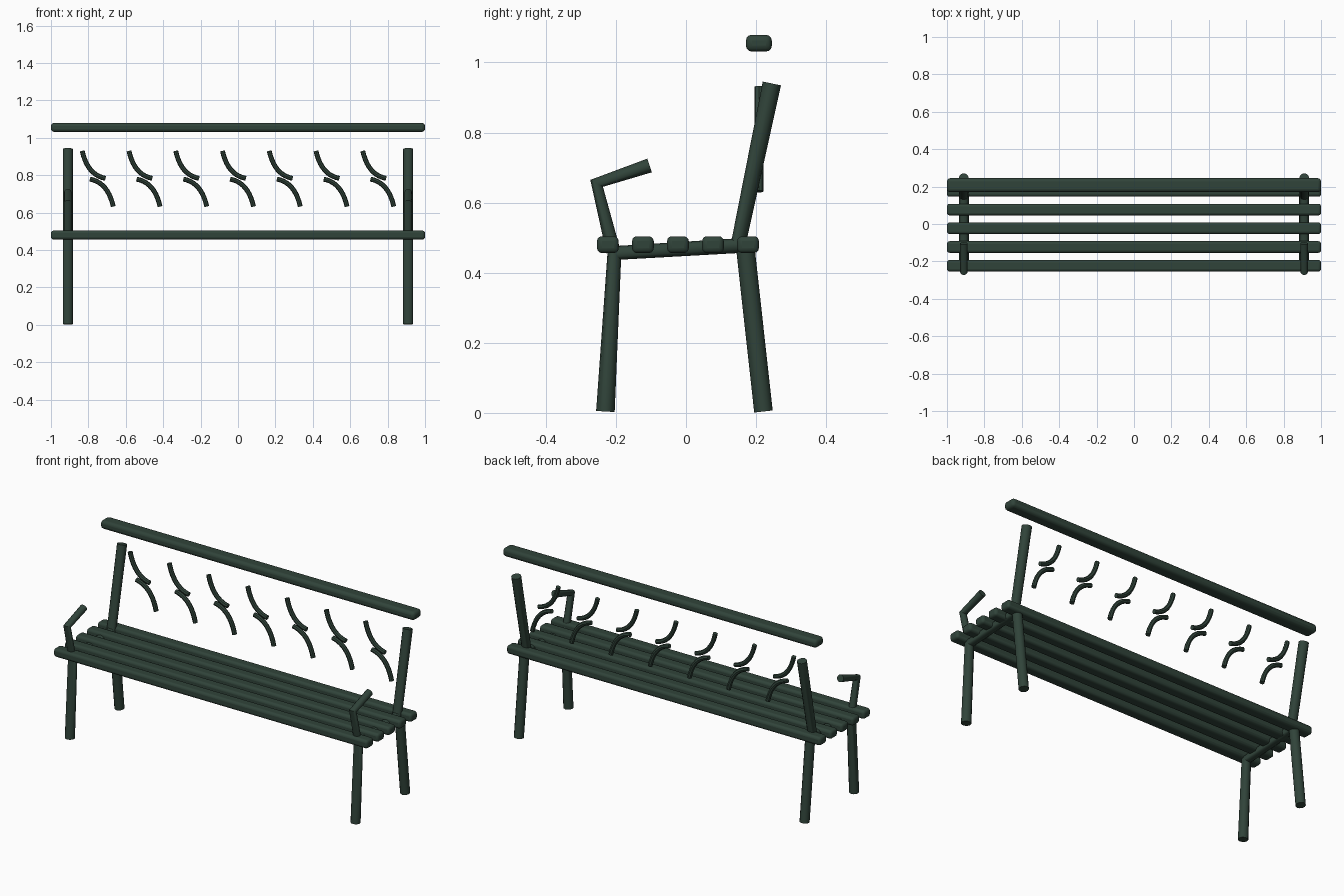
import bpy, math
from mathutils import Vector

if "Cube" in bpy.data.objects:
    bpy.data.objects.remove(bpy.data.objects["Cube"])

paint = bpy.data.materials.new("dark_green_paint")
paint.diffuse_color = (0.03, 0.057, 0.042, 1)
paint.use_nodes = True
paint.node_tree.nodes["Principled BSDF"].inputs["Base Color"].default_value = paint.diffuse_color


def finish(ob, angle=40):
    ob.data.materials.clear()
    ob.data.materials.append(paint)
    bpy.ops.object.select_all(action='DESELECT')
    ob.select_set(True)
    bpy.context.view_layer.objects.active = ob
    bpy.ops.object.shade_smooth_by_angle(angle=math.radians(angle))


def tube(name, paths, radius, res=4):
    """One mesh made of round bars swept along the given 3D paths."""
    cu = bpy.data.curves.new(name, 'CURVE')
    cu.dimensions = '3D'
    cu.bevel_depth = radius
    cu.bevel_resolution = res
    cu.use_fill_caps = True
    for path in paths:
        sp = cu.splines.new('POLY')
        sp.points.add(len(path) - 1)
        for p, co in zip(sp.points, path):
            p.co = (*co, 1)
    ob = bpy.data.objects.new(name, cu)
    bpy.context.collection.objects.link(ob)
    bpy.ops.object.select_all(action='DESELECT')
    ob.select_set(True)
    bpy.context.view_layer.objects.active = ob
    bpy.ops.object.convert(target='MESH')
    ob = bpy.context.view_layer.objects.active
    finish(ob)
    return ob


def slat(name, y, z, depth, height, bevel):
    bpy.ops.mesh.primitive_cube_add(size=1, location=(0, y, z))
    ob = bpy.context.object
    ob.name = name
    ob.scale = (2, depth, height)
    bpy.ops.object.transform_apply(location=False, rotation=False, scale=True)
    m = ob.modifiers.new("rounded_edges", 'BEVEL')
    m.width = bevel
    m.segments = 3
    finish(ob)


# seat slats and top rail
for i in range(5):
    slat(f"seat_slat_{i + 1}", -0.223 + 0.1 * i, 0.48, 0.062, 0.048, 0.014)
slat("top_rail", 0.208, 1.055, 0.074, 0.048, 0.017)

# end frames: front leg + seat bar + back post, back leg, armrest
frame = [(-0.23, 0.004), (-0.204, 0.456), (0.148, 0.477), (0.245, 0.94)]
back_leg = [(0.221, 0.004), (0.17, 0.465)]
arm = [(-0.207, 0.46), (-0.255, 0.655), (-0.104, 0.706)]
for side, x in (("left", -0.91), ("right", 0.91)):
    for name, prof, r in (("side_frame", frame, 0.0265),
                          ("back_leg", back_leg, 0.0265),
                          ("armrest", arm, 0.0205)):
        tube(f"{side}_{name}", [[(x, y, z) for y, z in prof]], r)

# backrest ornaments: two opposed curved bars each
a, b, c = Vector((-0.083, 0.149)), Vector((-0.055, 0.02)), Vector((0.042, 0.002))
arc = [a * (1 - t) ** 2 + b * 2 * t * (1 - t) + c * t * t
       for t in (i / 10 for i in range(11))]
for i in range(7):
    cx = -0.75 + 0.25 * i
    tube(f"back_scroll_{i + 1}",
         [[(cx + s * p.x, 0.208, 0.781 + s * p.y) for p in arc] for s in (1, -1)],
         0.013, 2)
